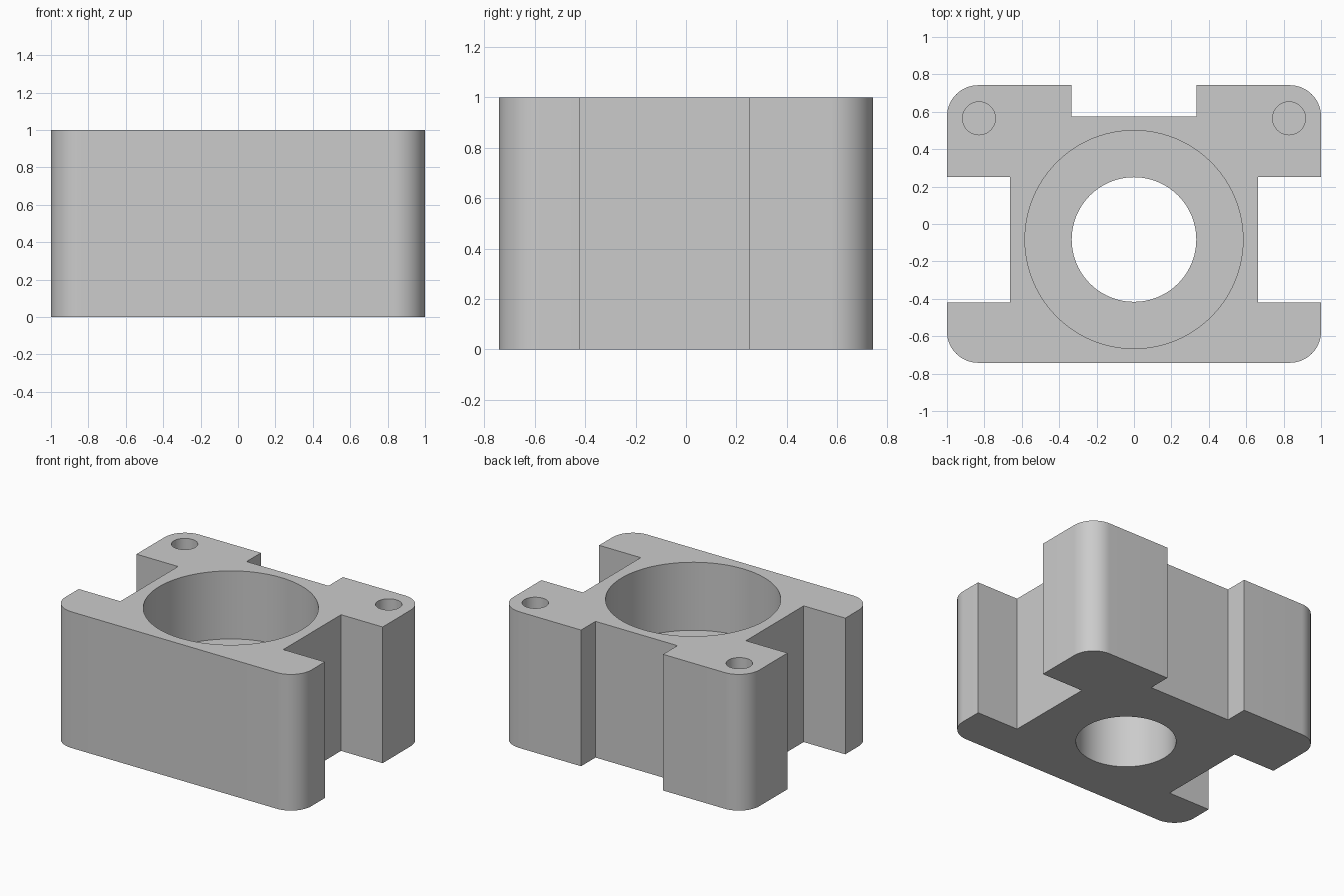
import bpy
import bmesh
from math import cos, sin, pi, radians

if "Cube" in bpy.data.objects:
    bpy.data.objects.remove(bpy.data.objects["Cube"], do_unlink=True)

HEIGHT = 1.0
HALF_X, HALF_Y, CORNER = 1.0, 0.742, 0.167
BORE_Y = -0.083


def arc(cx, cy, r, start, steps=16):
    """Quarter arc, counter-clockwise from the start angle."""
    angles = [start + pi / 2 * i / steps for i in range(steps + 1)]
    return [(cx + r * cos(a), cy + r * sin(a)) for a in angles]


def prism(name, outline, z0, z1):
    """Solid from a closed counter-clockwise outline."""
    bm = bmesh.new()
    base = bm.faces.new([bm.verts.new((x, y, z0)) for x, y in outline])
    top = bmesh.ops.extrude_face_region(bm, geom=[base])["geom"]
    verts = [g for g in top if isinstance(g, bmesh.types.BMVert)]
    bmesh.ops.translate(bm, verts=verts, vec=(0, 0, z1 - z0))
    bmesh.ops.recalc_face_normals(bm, faces=bm.faces)
    mesh = bpy.data.meshes.new(name)
    bm.to_mesh(mesh)
    bm.free()
    obj = bpy.data.objects.new(name, mesh)
    bpy.context.collection.objects.link(obj)
    return obj


def drill(target, x, y, r, z0, z1, sides):
    """Cut a round hole in the target."""
    circle = [(x + r * cos(2 * pi * i / sides), y + r * sin(2 * pi * i / sides))
              for i in range(sides)]
    cutter = prism("hole_cutter", circle, z0, z1)
    cutter.hide_render = True
    cut = target.modifiers.new("hole", "BOOLEAN")
    cut.operation = "DIFFERENCE"
    cut.solver = "EXACT"
    cut.object = cutter
    bpy.context.view_layer.objects.active = target
    bpy.ops.object.modifier_apply(modifier=cut.name)
    bpy.data.objects.remove(cutter, do_unlink=True)


# Block outline: right half with side slot and rear notch, then mirrored
half = arc(HALF_X - CORNER, -HALF_Y + CORNER, CORNER, -pi / 2)
half += [(HALF_X, -0.42), (0.662, -0.42), (0.662, 0.25), (HALF_X, 0.25)]
half += arc(HALF_X - CORNER, HALF_Y - CORNER, CORNER, 0)
half += [(0.333, HALF_Y), (0.333, 0.575)]
outline = half + [(-x, y) for x, y in reversed(half)]
block = prism("housing_block", outline, 0, HEIGHT)

# Stepped centre bore
drill(block, 0, BORE_Y, 0.583, 0.5, HEIGHT + 0.1, 96)
drill(block, 0, BORE_Y, 0.333, -0.1, 0.6, 96)

# Blind screw holes in the rear corners
for side in (-1, 1):
    drill(block, side * 0.829, 0.565, 0.088, 0.5, HEIGHT + 0.1, 48)

# Grey finish
grey = bpy.data.materials.new("grey")
grey.use_nodes = True
colour = (0.6, 0.6, 0.6, 1)
grey.diffuse_color = colour
grey.node_tree.nodes["Principled BSDF"].inputs["Base Color"].default_value = colour
block.data.materials.clear()
block.data.materials.append(grey)

# Smooth round walls, sharp edges
bpy.ops.object.select_all(action="DESELECT")
block.select_set(True)
bpy.context.view_layer.objects.active = block
bpy.ops.object.shade_smooth_by_angle(angle=radians(30))
